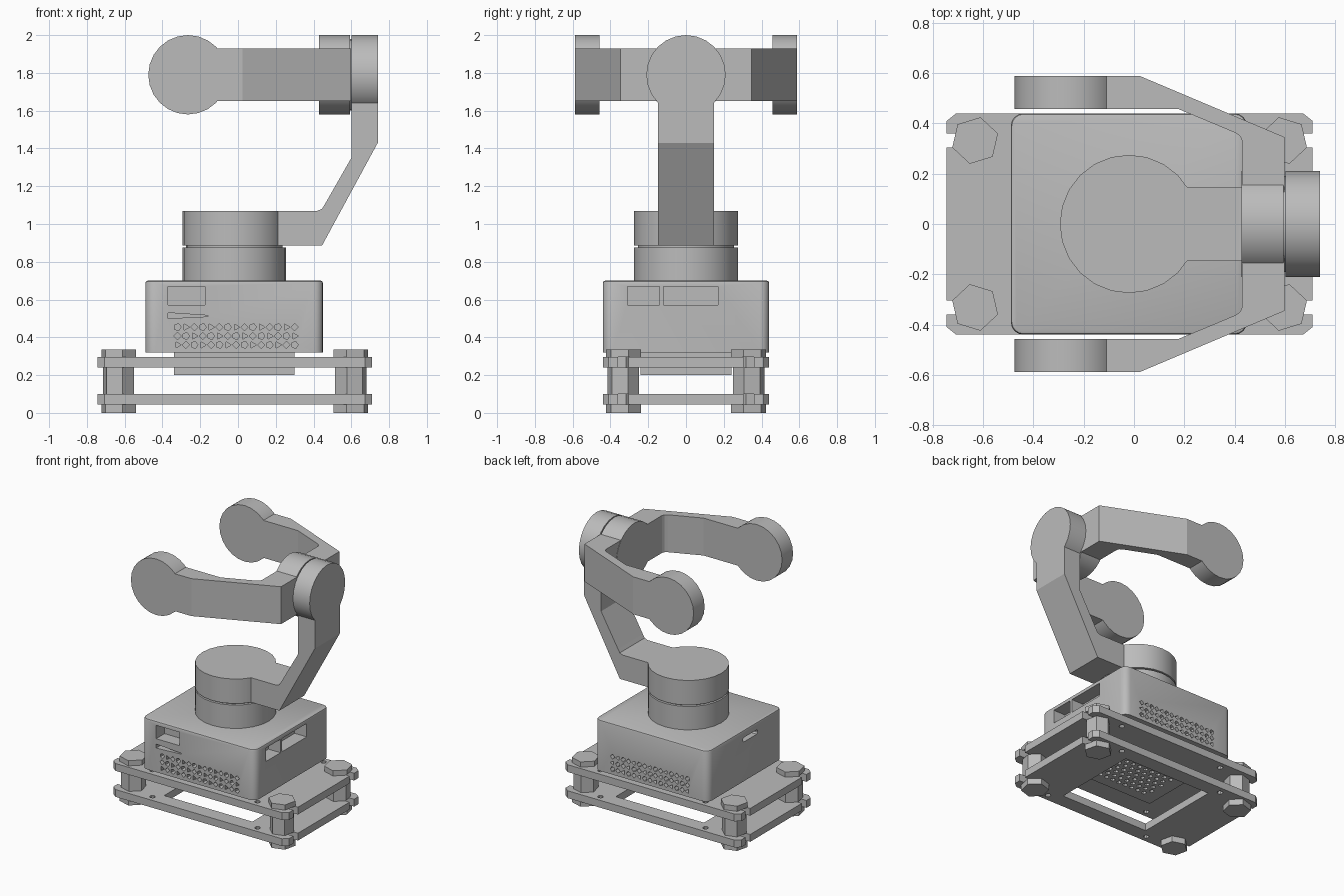
import bpy
import bmesh
from math import sin, cos, radians, tau
from mathutils import Vector

if "Cube" in bpy.data.objects:
    bpy.data.objects.remove(bpy.data.objects["Cube"], do_unlink=True)

# One plain grey for the whole model
grey = bpy.data.materials.new("plain_grey")
grey.use_nodes = True
grey.diffuse_color = (0.5, 0.5, 0.5, 1)
grey.node_tree.nodes["Principled BSDF"].inputs["Base Color"].default_value = (0.5, 0.5, 0.5, 1)


def circle(u, v, r, n=24, turn=0.0):
    return [(u + r * cos(turn + tau * i / n), v + r * sin(turn + tau * i / n)) for i in range(n)]


def rect(u0, u1, v0, v1):
    return [(u0, v0), (u1, v0), (u1, v1), (u0, v1)]


def add_prism(bm, outline, axis, lo, hi):
    """Extrude a flat outline along an axis from lo to hi."""
    def place(u, v, w):
        return Vector({"x": (w, u, v), "y": (u, w, v), "z": (u, v, w)}[axis])
    face = bm.faces.new([bm.verts.new(place(u, v, lo)) for u, v in outline])
    moved = bmesh.ops.extrude_face_region(bm, geom=[face])["geom"]
    verts = [g for g in moved if isinstance(g, bmesh.types.BMVert)]
    bmesh.ops.translate(bm, verts=verts, vec=place(0, 0, hi - lo))


def finish(name, bm):
    bmesh.ops.recalc_face_normals(bm, faces=bm.faces[:])
    mesh = bpy.data.meshes.new(name)
    bm.to_mesh(mesh)
    bm.free()
    mesh.materials.append(grey)
    obj = bpy.data.objects.new(name, mesh)
    bpy.context.scene.collection.objects.link(obj)
    return obj


def activate(obj):
    bpy.ops.object.select_all(action="DESELECT")
    obj.select_set(True)
    bpy.context.view_layer.objects.active = obj


def prisms(name, *parts, smooth=False):
    bm = bmesh.new()
    for part in parts:
        add_prism(bm, *part)
    obj = finish(name, bm)
    if smooth:
        activate(obj)
        bpy.ops.object.shade_smooth_by_angle(angle=radians(30))
    return obj


def cut(obj, *parts):
    """Subtract a set of separate prisms from an object."""
    cutter = prisms("cutter", *parts)
    cutter.hide_render = True
    mod = obj.modifiers.new("cut", "BOOLEAN")
    mod.operation, mod.solver, mod.object = "DIFFERENCE", "EXACT", cutter
    activate(obj)
    bpy.ops.object.modifier_apply(modifier=mod.name)
    bpy.data.objects.remove(cutter, do_unlink=True)


# Base plates: chamfered corners and damper notches in both ends
MID = -0.0175
quarter = [(0.64, 0.305), (0.64, 0.36), (0.7275, 0.36), (0.7275, 0.41), (0.69, 0.44)]
quarter = [(0.7275, 0.305)] + quarter
outline = []
for sx, sy in ((1, 1), (-1, 1), (-1, -1), (1, -1)):
    corner = [(MID + sx * x, sy * y) for x, y in quarter]
    outline += corner if sx * sy > 0 else corner[::-1]

corners = [(sx, sy) for sx in (-1, 1) for sy in (-1, 1)]
for name, z in (("lower_plate", 0.045), ("upper_plate", 0.24)):
    plate = prisms(name, (outline, "z", z, z + 0.055))
    holes = [(circle(sx * 0.435, sy * 0.39, 0.02, 8), "z", z - 0.1, z + 0.1) for sx, sy in corners]
    if name == "lower_plate":
        holes.append((rect(-0.38, 0.35, -0.33, 0.33), "z", z - 0.1, z + 0.1))
    cut(plate, *holes)

# Hexagonal damper posts
for sx, sy in corners:
    x, y, turn = MID + sx * 0.6145, sy * 0.332, radians(-17 * sx * sy)
    side = ("right" if sx < 0 else "left") + ("_front" if sy < 0 else "_back")
    wide, body, neck = [circle(x, y, r, 6, turn) for r in (0.095, 0.086, 0.045)]
    prisms("damper_post_" + side,
           (wide, "z", 0.0, 0.044), (neck, "z", 0.044, 0.101), (body, "z", 0.101, 0.239),
           (neck, "z", 0.239, 0.296), (wide, "z", 0.296, 0.335))

# Perforated block through the upper plate
block = prisms("vent_block", (rect(-0.34, 0.30, -0.24, 0.24), "z", 0.20, 0.322))
cut(block, *[(circle(-0.02 + i * 0.055 + (j % 2) * 0.027, j * 0.05, 0.017, 6), "z", 0.15, 0.24)
             for i in range(-4, 4) for j in range(-3, 4)])

# Electronics housing with rounded corners
bm = bmesh.new()
add_prism(bm, rect(-0.49, 0.45, -0.44, 0.44), "z", 0.32, 0.70)
upright = [e for e in bm.edges if abs(e.verts[0].co.z - e.verts[1].co.z) > 0.1]
bmesh.ops.bevel(bm, geom=upright, offset=0.05, segments=4, profile=0.5, affect="EDGES")
rim = [e for e in bm.edges if all(v.co.z > 0.69 for v in e.verts)]
bmesh.ops.bevel(bm, geom=rim, offset=0.012, segments=2, profile=0.5, affect="EDGES")
housing = finish("housing", bm)
activate(housing)
bpy.ops.object.shade_smooth_by_angle(angle=radians(30))

# Ports and vents in the housing
ports = [
    (rect(-0.37, -0.175, 0.57, 0.67), "y", -0.5, -0.34),
    ([(-0.37, 0.50), (-0.16, 0.51), (-0.16, 0.516), (-0.37, 0.53)], "y", -0.5, -0.38),
    (rect(-0.31, -0.14, 0.57, 0.67), "x", 0.35, 0.5),
    (rect(-0.12, 0.17, 0.57, 0.67), "x", 0.35, 0.5),
    ([(-0.06 + u + (0.07 if u > 0 else -0.07), 0.63 + v) for u, v in circle(0, 0, 0.018, 8, tau / 16)],
     "x", -0.55, -0.44),
]
for row in range(3):
    for col in range(15):
        hole = circle(-0.32 + col * 0.0443, 0.36 + row * 0.047, 0.019, 3 + (col + row) % 3)
        ports += [(hole, "y", -0.5, -0.40), (hole, "y", 0.40, 0.5)]
cut(housing, *ports)

# Turntable motor
prisms("turntable_motor", (circle(-0.02, 0, 0.275), "z", 0.69, 0.875),
       (circle(-0.02, 0, 0.255), "z", 0.875, 0.886), smooth=True)
prisms("turntable_cap", (circle(-0.02, 0, 0.275), "z", 0.886, 1.07), smooth=True)

# Cranked arm rising to the roll motor
arm_profile = [(0.21, 0.886), (0.445, 0.886), (0.74, 1.43), (0.74, 1.65), (0.60, 1.65),
               (0.60, 1.35), (0.46, 1.105), (0.445, 1.08), (0.42, 1.07), (0.21, 1.07)]
prisms("cranked_arm", (arm_profile, "y", -0.147, 0.147))

# Roll motor and its cap
AXIS_Z, MOTOR_R = 1.79, 0.21
prisms("roll_cap", (circle(0, AXIS_Z, MOTOR_R), "x", 0.602, 0.74), smooth=True)
prisms("roll_motor", (circle(0, AXIS_Z, MOTOR_R), "x", 0.428, 0.594),
       (circle(0, AXIS_Z, MOTOR_R - 0.02), "x", 0.594, 0.602), smooth=True)

# Fork with two arms
half = [(0.598, 0.346), (0.025, 0.588), (-0.13, 0.588), (-0.13, 0.458), (0.175, 0.458),
        (0.405, 0.362), (0.422, 0.35), (0.43, 0.33)]
fork = half + [(x, -y) for x, y in half[::-1]]
prisms("fork", (fork, "z", 1.65, 1.93))

# Pitch motors at the fork tips
for name, sy in (("pitch_motor_front", -1), ("pitch_motor_back", 1)):
    lo, hi = sorted((sy * 0.458, sy * 0.588))
    prisms(name, (circle(-0.265, AXIS_Z, MOTOR_R), "y", lo, hi), smooth=True)
